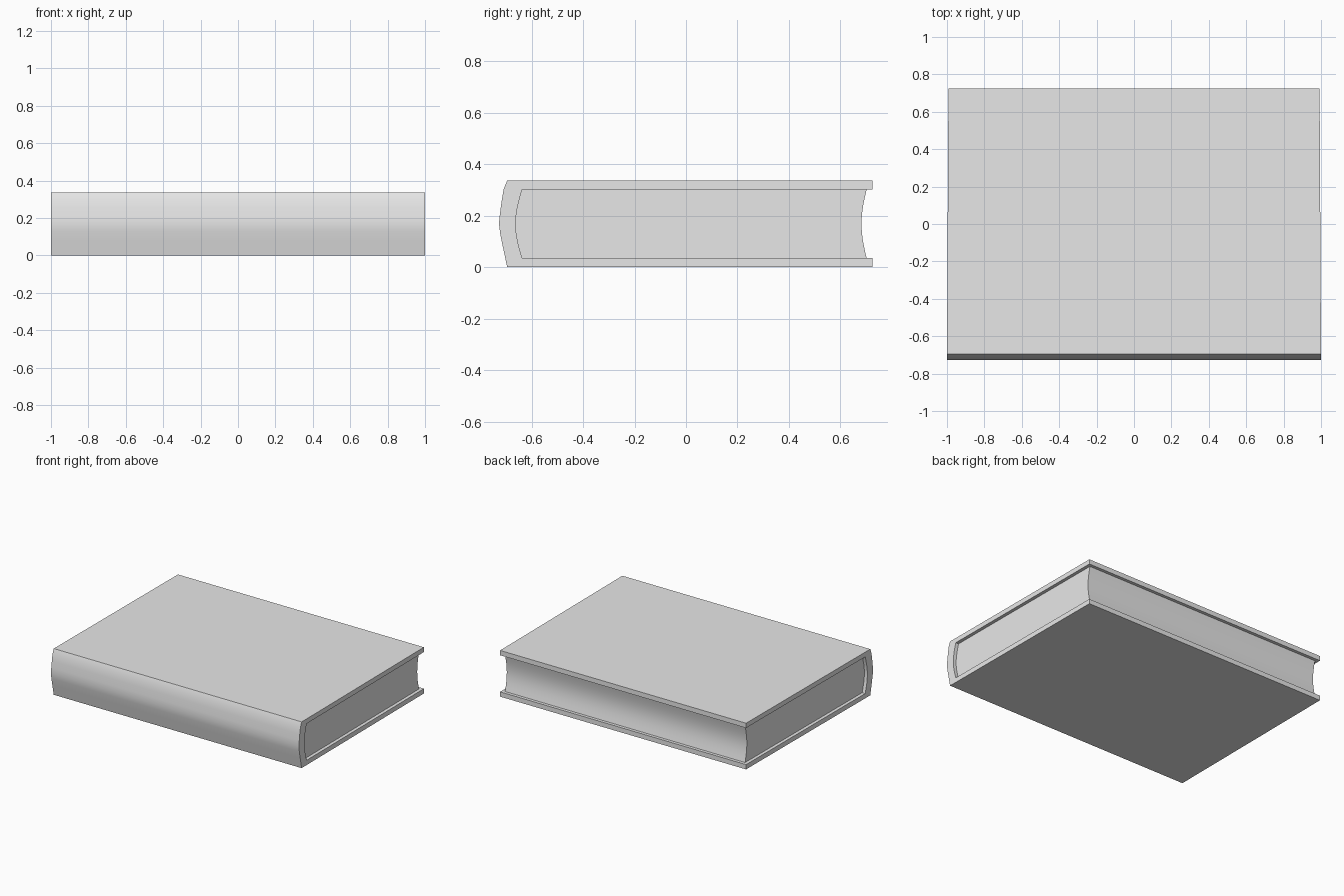
import bpy, bmesh, math

old = bpy.data.objects.get("Cube")
if old:
    bpy.data.objects.remove(old, do_unlink=True)

# Single plain grey
grey = bpy.data.materials.new("plain_grey")
grey.use_nodes = True
grey.diffuse_color = (0.8, 0.8, 0.8, 1)
grey.node_tree.nodes["Principled BSDF"].inputs["Base Color"].default_value = (0.8, 0.8, 0.8, 1)

HEIGHT = 0.337
BOARD = 0.035       # cover board thickness
BACK = 0.725        # open edge of the boards
TAPER = 0.0055      # the book narrows slightly towards the open edge


def bow(y_end, depth, z0, z1, steps=8):
    """Shallow curve from z0 up to z1 that bulges by depth along y."""
    return [(y_end + depth * math.sin(math.pi * i / steps), z0 + (z1 - z0) * i / steps)
            for i in range(steps + 1)]


def extrude_profile(name, profile, half_length):
    """Closed (y, z) outline swept along x."""
    bm = bmesh.new()
    ends = []
    for side in (-1, 1):
        ends.append([bm.verts.new((side * (half_length - TAPER * (y + 0.7)), y, z))
                     for y, z in profile])
    left, right = ends
    bm.faces.new(left)
    bm.faces.new(right[::-1])
    for i in range(len(profile)):
        j = (i + 1) % len(profile)
        bm.faces.new((left[i], right[i], right[j], left[j]))
    bmesh.ops.recalc_face_normals(bm, faces=bm.faces)
    mesh = bpy.data.meshes.new(name)
    bm.to_mesh(mesh)
    bm.free()
    mesh.materials.append(grey)
    obj = bpy.data.objects.new(name, mesh)
    bpy.context.collection.objects.link(obj)
    bpy.ops.object.select_all(action='DESELECT')
    obj.select_set(True)
    bpy.context.view_layer.objects.active = obj
    bpy.ops.object.shade_smooth_by_angle(angle=math.radians(30))
    return obj


low, high = BOARD, HEIGHT - BOARD
inner_spine = bow(-0.637, -0.025, low, high)

# Cover: bottom board, rounded spine and top board in one C-shaped outline
outer_spine = [(-0.695, 0), (-0.712, 0.08), (-0.722, 0.13), (-0.727, 0.17),
               (-0.723, 0.21), (-0.717, 0.255), (-0.709, 0.303), (-0.695, HEIGHT)]
cover = (outer_spine + [(BACK, HEIGHT), (BACK, high)]
         + inner_spine[::-1] + [(BACK, low), (BACK, 0)])
extrude_profile("cover", cover, 1.0)

# Page block: rounded against the spine, hollow along the open edge
fore_edge = bow(0.702, -0.02, low, high)
extrude_profile("pages", inner_spine + fore_edge[::-1], 0.976)
